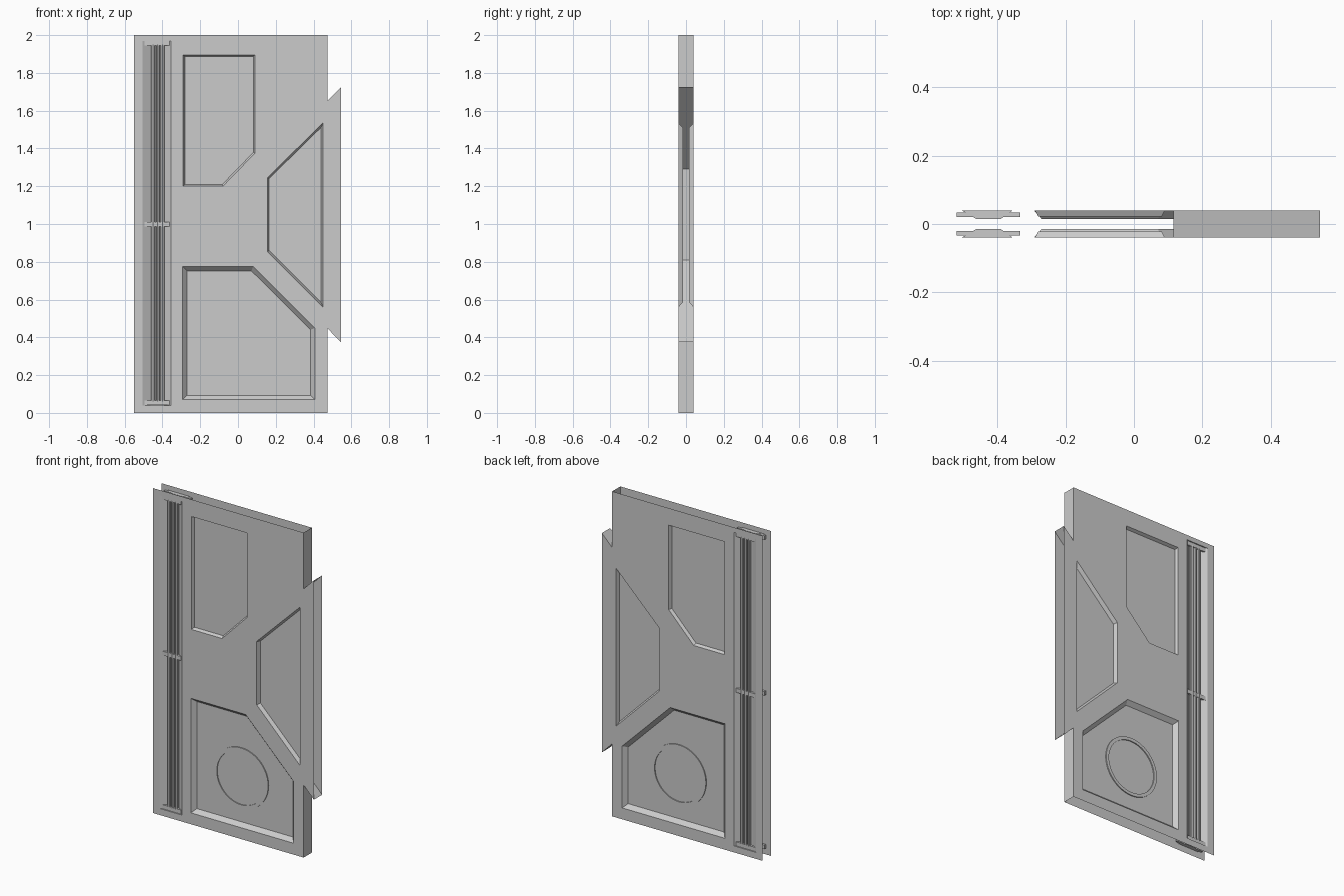
import bpy, bmesh, math
from mathutils import Vector, Matrix

if "Cube" in bpy.data.objects:
    bpy.data.objects.remove(bpy.data.objects["Cube"])

FACE = 0.04  # half thickness of the hollow door


def finish(name, bm, merge=False):
    """Store the front half as an object and mirror it to the back."""
    me = bpy.data.meshes.new(name)
    bm.to_mesh(me)
    bm.free()
    ob = bpy.data.objects.new(name, me)
    bpy.context.collection.objects.link(ob)
    m = ob.modifiers.new("front_back", 'MIRROR')
    m.use_axis = (False, True, False)
    m.use_mirror_merge = merge
    return ob


def loop(bm, pts, y):
    return [bm.verts.new((x, -y, z)) for x, z in pts]


def inset(pts, t):
    """Even inward offset of a counter-clockwise outline."""
    out = []
    for i, p in enumerate(pts):
        a, b, c = Vector(pts[i - 1]), Vector(p), Vector(pts[(i + 1) % len(pts)])
        d, e = (b - a).normalized(), (c - b).normalized()
        n, m = Vector((-d.y, d.x)), Vector((-e.y, e.x))
        out.append(tuple(b + (n + m) * t / (1 + n.dot(m))))
    return out


def panel(name, outline, recesses, walls):
    """Sheet with recessed pockets (rim, floor outline, floor y) and edge walls."""
    bm = bmesh.new()
    rings = [loop(bm, outline, FACE)] + [loop(bm, r[0], FACE) for r in recesses]
    edges = [bm.edges.new((r[i - 1], r[i])) for r in rings for i in range(len(r))]
    bmesh.ops.triangle_fill(bm, edges=edges, normal=(0, -1, 0), use_beauty=True)
    bm.normal_update()
    for f in bm.faces:
        if f.normal.y > 0:
            f.normal_flip()
    for rim, (_, floor_pts, y) in zip(rings[1:], recesses):
        floor = loop(bm, floor_pts, y)
        for i in range(len(rim)):
            bm.faces.new((rim[i - 1], rim[i], floor[i], floor[i - 1]))
        bm.faces.new(floor)
    back = loop(bm, outline, 0)
    for i in walls:
        j = (i + 1) % len(outline)
        bm.faces.new((rings[0][i], back[i], back[j], rings[0][j]))
    bmesh.ops.delete(bm, geom=[v for v in back if not v.link_faces], context='VERTS')
    return finish(name, bm, True)


# Main door leaf: rail channel, upper window pocket, lower pocket
body = [(-0.55, 0), (0.475, 0), (0.475, 0.446), (0.115, 0.81),
        (0.115, 1.29), (0.475, 1.654), (0.475, 2), (-0.55, 2)]
channel = [(-0.505, 0.04), (-0.355, 0.04), (-0.355, 1.97), (-0.505, 1.97)]
channel_floor = [(-0.462, 0.04), (-0.39, 0.04), (-0.39, 1.97), (-0.462, 1.97)]
window = [(-0.29, 1.2), (-0.08, 1.2), (0.09, 1.375), (0.09, 1.895), (-0.29, 1.895)]
lower = [(-0.293, 0.07), (0.407, 0.07), (0.407, 0.45), (0.08, 0.775), (-0.293, 0.775)]
panel("door_leaf", body,
      [(channel, channel_floor, 0.015),
       (window, inset(window, 0.009), 0.022),
       (lower, inset(lower, 0.023), 0.015)], walls=(1, 5))

# Interlocking tongue on the closing edge, open at its far end
tongue = [(0.115, 0.81), (0.545, 0.375), (0.545, 1.725), (0.115, 1.29)]
pocket = [(0.155, 0.855), (0.45, 0.56), (0.45, 1.535), (0.155, 1.245)]
panel("interlock_tongue", tongue, [(pocket, inset(pocket, 0.01), 0.017)],
      walls=(0, 2, 3))

# Vertical rods in the channel
for i in range(3):
    bm = bmesh.new()
    mat = Matrix.Translation((-0.45 + 0.025 * i, -0.026, 1.005))
    bmesh.ops.create_cone(bm, cap_ends=True, segments=8, radius1=0.01,
                          radius2=0.01, depth=1.89, matrix=mat)
    finish(f"channel_rod_{i + 1}", bm)

# Brackets holding the rods
for name, z in (("bottom", 0.053), ("middle", 0.998), ("top", 1.957)):
    bm = bmesh.new()
    mat = Matrix.Translation((-0.427, -0.027, z)) @ Matrix.Diagonal((0.186, 0.014, 0.025, 1))
    bmesh.ops.create_cube(bm, size=1, matrix=mat)
    finish(f"{name}_bracket", bm)

# Plain round trim ring in the lower pocket
bm = bmesh.new()
N = 48
section = [(0.165, 0.015), (0.165, 0.021), (0.185, 0.021), (0.185, 0.015)]
rings = [loop(bm, [(0.035 + r * math.cos(2 * math.pi * k / N),
                    0.365 + r * math.sin(2 * math.pi * k / N)) for k in range(N)], y)
         for r, y in section]
for a, b in zip(rings, rings[1:]):
    for k in range(N):
        bm.faces.new((a[k - 1], b[k - 1], b[k], a[k]))
bmesh.ops.recalc_face_normals(bm, faces=bm.faces)
bm.normal_update()
if sum(f.normal.y for f in bm.faces) > 0:
    bmesh.ops.reverse_faces(bm, faces=bm.faces)
finish("trim_ring", bm)
